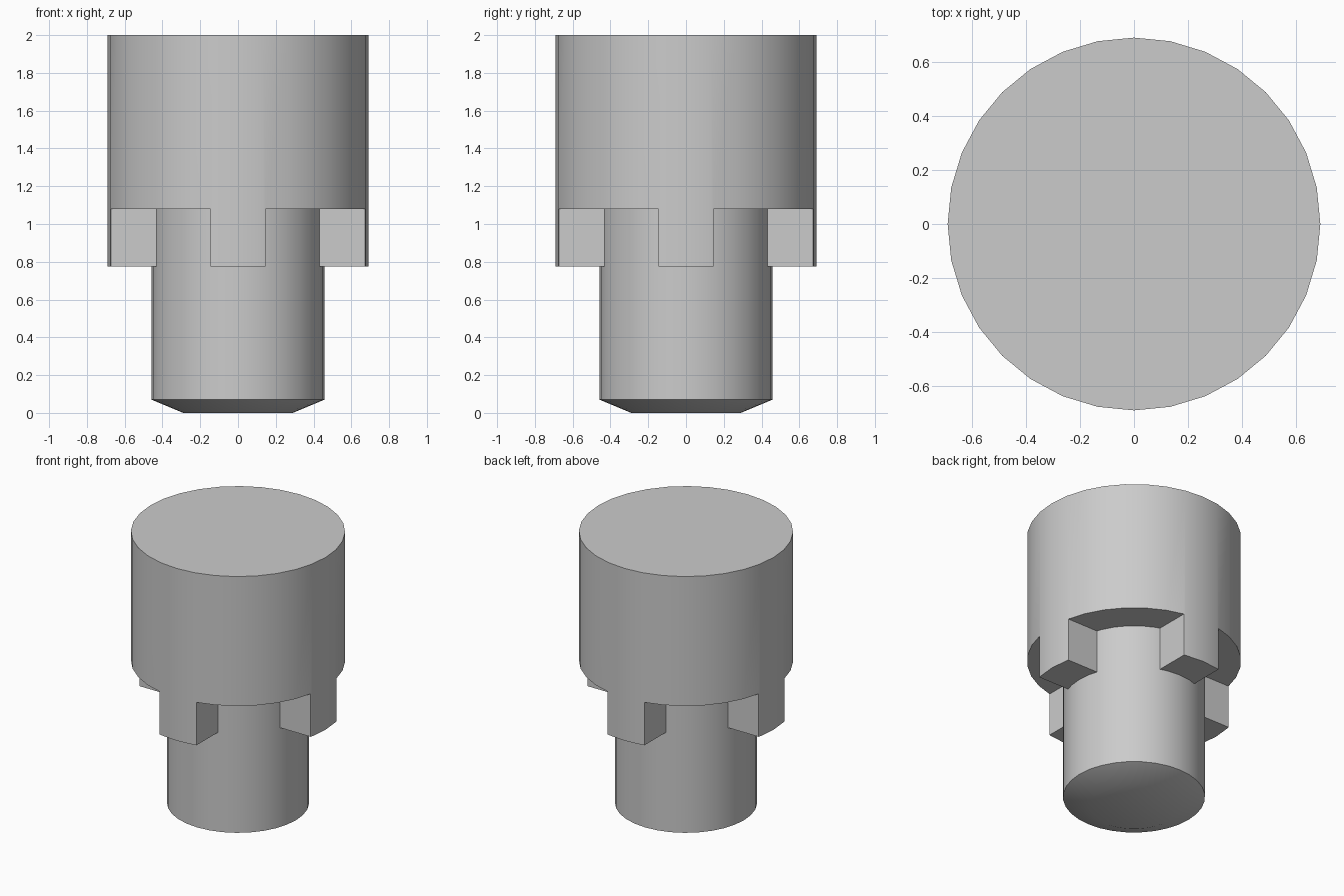
import bpy
import bmesh
import math
from mathutils import Matrix

SIDES = 32
HEAD_R, HEAD_TOP, COLLAR_Z, TOOTH_Z = 0.69, 2.0, 1.08, 0.775
PIN_R, TIP_R, CHAMFER_Z = 0.458, 0.29, 0.07
TOOTH_HALF = 0.145

old = bpy.data.objects.get("Cube")
if old:
    bpy.data.objects.remove(old, do_unlink=True)

# Single grey material
grey = bpy.data.materials.new("plain grey")
grey.use_nodes = True
colour = (0.6, 0.6, 0.6, 1)
grey.diffuse_color = colour
grey.node_tree.nodes["Principled BSDF"].inputs["Base Color"].default_value = colour


def add_object(name, bm):
    bmesh.ops.recalc_face_normals(bm, faces=bm.faces)
    mesh = bpy.data.meshes.new(name)
    bm.to_mesh(mesh)
    bm.free()
    mesh.materials.append(grey)
    obj = bpy.data.objects.new(name, mesh)
    bpy.context.collection.objects.link(obj)
    return obj


def turned(name, profile):
    """Stack of rings from (radius, height) pairs, capped at both ends."""
    bm = bmesh.new()
    rings = []
    for r, z in profile:
        angles = [math.tau * i / SIDES for i in range(SIDES)]
        rings.append([bm.verts.new((r * math.cos(a), r * math.sin(a), z)) for a in angles])
    for low, high in zip(rings, rings[1:]):
        for i in range(SIDES):
            j = (i + 1) % SIDES
            bm.faces.new((low[i], low[j], high[j], high[i]))
    bm.faces.new(rings[0])
    bm.faces.new(rings[-1])
    return add_object(name, bm)


def select_only(obj):
    bpy.ops.object.select_all(action="DESELECT")
    obj.select_set(True)
    bpy.context.view_layer.objects.active = obj


# Wide head and narrower chamfered pin
head = turned("toothed_head", [(HEAD_R, TOOTH_Z), (HEAD_R, HEAD_TOP)])
pin = turned("pin", [(TIP_R, 0), (PIN_R, CHAMFER_Z), (PIN_R, COLLAR_Z + 0.02)])

# Four corner blocks cut away, leaving four teeth under the head
bm = bmesh.new()
bottom = TOOTH_Z - 0.2
for sx in (-1, 1):
    for sy in (-1, 1):
        centre = (sx * (TOOTH_HALF + 0.5), sy * (TOOTH_HALF + 0.5), (bottom + COLLAR_Z) / 2)
        size = Matrix.Diagonal((1, 1, COLLAR_Z - bottom, 1))
        bmesh.ops.create_cube(bm, size=1, matrix=Matrix.Translation(centre) @ size)
cutter = add_object("corner_cutter", bm)
cutter.hide_render = True
cut = head.modifiers.new("cut corners", "BOOLEAN")
cut.operation = "DIFFERENCE"
cut.solver = "EXACT"
cut.object = cutter
select_only(head)
bpy.ops.object.modifier_apply(modifier=cut.name)
bpy.data.objects.remove(cutter, do_unlink=True)

# Smooth walls; the shallow chamfer blends into the tip
for obj, angle in ((head, 30), (pin, 30)):
    select_only(obj)
    bpy.ops.object.shade_smooth_by_angle(angle=math.radians(angle))
